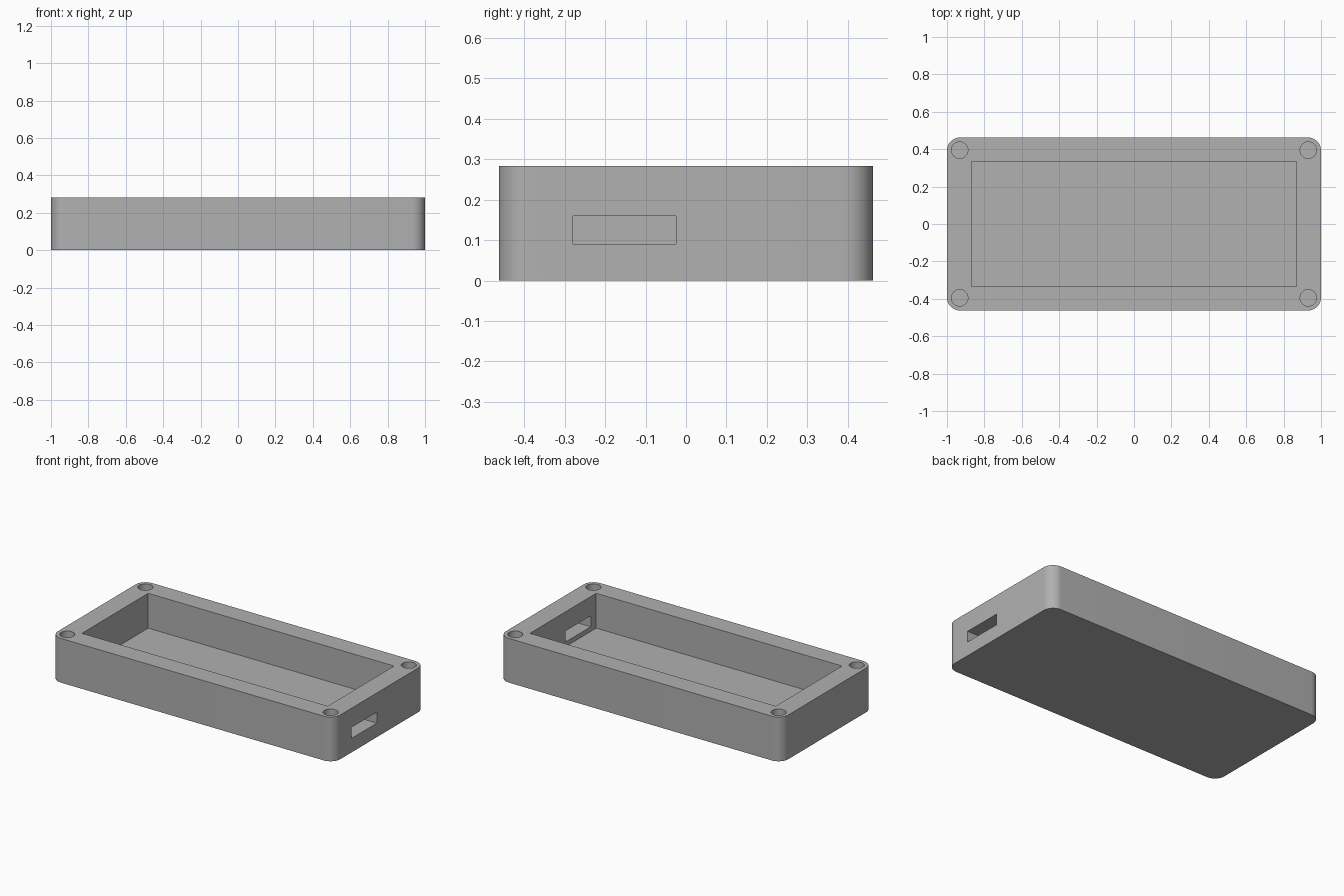
import bpy
import bmesh
from math import radians

cube = bpy.data.objects.get("Cube")
if cube:
    bpy.data.objects.remove(cube, do_unlink=True)

HALF_X, HALF_Y, HEIGHT = 1.0, 0.4625, 0.283
CORNER = 0.07
FLOOR = 0.06

grey = bpy.data.materials.new("plain grey")
grey.use_nodes = True
colour = (0.44, 0.44, 0.44, 1)
grey.diffuse_color = colour
grey.node_tree.nodes["Principled BSDF"].inputs["Base Color"].default_value = colour


def finish(name, bm):
    mesh = bpy.data.meshes.new(name)
    bm.to_mesh(mesh)
    bm.free()
    mesh.materials.append(grey)
    obj = bpy.data.objects.new(name, mesh)
    bpy.context.collection.objects.link(obj)
    return obj


def box(name, low, high, radius=0):
    """Box between two corners, with optionally rounded upright edges."""
    bm = bmesh.new()
    bmesh.ops.create_cube(bm, size=1)
    for v in bm.verts:
        v.co = [l + (c + 0.5) * (h - l) for l, h, c in zip(low, high, v.co)]
    if radius:
        upright = [e for e in bm.edges
                   if abs(e.verts[0].co.z - e.verts[1].co.z) > 0.01]
        bmesh.ops.bevel(bm, geom=upright, offset=radius, segments=12,
                        profile=0.5, affect='EDGES')
    return finish(name, bm)


def cylinder(name, x, y, low, high, radius):
    bm = bmesh.new()
    bmesh.ops.create_cone(bm, cap_ends=True, segments=48, radius1=radius,
                          radius2=radius, depth=high - low)
    bmesh.ops.translate(bm, verts=bm.verts, vec=(x, y, (low + high) / 2))
    return finish(name, bm)


# Rounded outer block of the tray
tray = box("enclosure_tray", (-HALF_X, -HALF_Y, 0), (HALF_X, HALF_Y, HEIGHT), CORNER)

# Main cavity, side port and four corner screw holes
cutters = [
    box("cavity_cutter", (-0.87, -0.335, FLOOR), (0.87, 0.335, 0.4)),
    box("port_cutter", (0.8, -0.28, 0.09), (1.1, -0.025, 0.16)),
]
for sx in (-1, 1):
    for sy in (-1, 1):
        cutters.append(cylinder("screw_hole_cutter", sx * 0.932, sy * 0.395,
                                FLOOR, 0.4, 0.044))

bpy.ops.object.select_all(action='DESELECT')
tray.select_set(True)
bpy.context.view_layer.objects.active = tray
for cutter in cutters:
    cut = tray.modifiers.new(cutter.name, 'BOOLEAN')
    cut.operation = 'DIFFERENCE'
    cut.solver = 'EXACT'
    cut.object = cutter
    bpy.ops.object.modifier_apply(modifier=cut.name)
    bpy.data.objects.remove(cutter, do_unlink=True)

bpy.ops.object.shade_smooth_by_angle(angle=radians(30))
